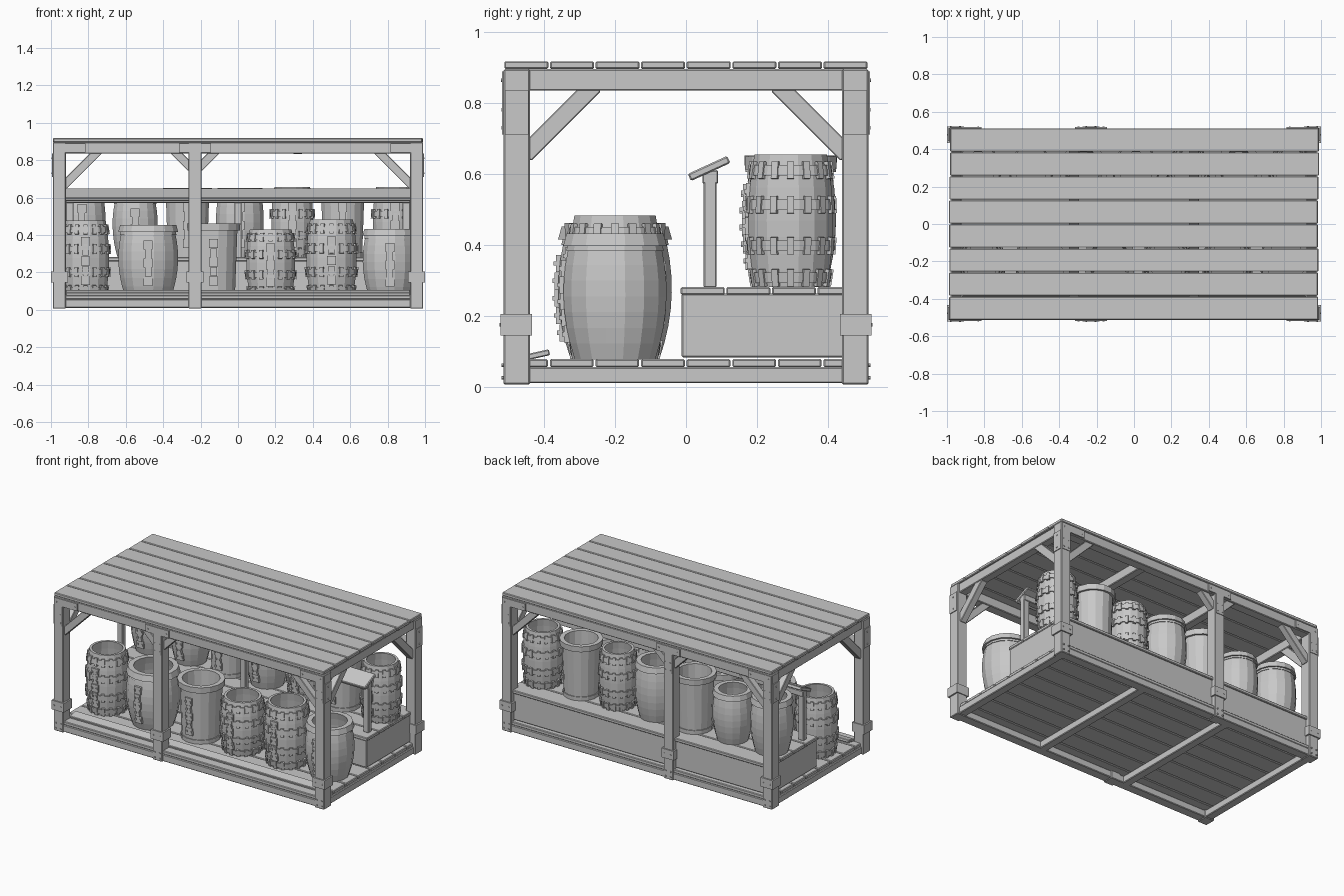
import bpy, bmesh, math, random
from mathutils import Matrix, Vector

if "Cube" in bpy.data.objects:
    bpy.data.objects.remove(bpy.data.objects["Cube"])

random.seed(4)
grey = bpy.data.materials.new("plain_grey")
grey.diffuse_color = (0.58, 0.58, 0.58, 1)
grey.use_nodes = True
grey.node_tree.nodes["Principled BSDF"].inputs["Base Color"].default_value = grey.diffuse_color


def finish(name, bm, bevel=0.0):
    bmesh.ops.recalc_face_normals(bm, faces=bm.faces)
    me = bpy.data.meshes.new(name)
    bm.to_mesh(me)
    bm.free()
    me.materials.append(grey)
    ob = bpy.data.objects.new(name, me)
    bpy.context.collection.objects.link(ob)
    if bevel:
        m = ob.modifiers.new("chamfer", 'BEVEL')
        m.width, m.segments = bevel, 1
    return ob


def add_box(bm, lo, hi, rot=None):
    lo, hi = Vector(lo), Vector(hi)
    mat = Matrix.Translation((lo + hi) / 2)
    if rot:
        mat = mat @ rot
    bmesh.ops.create_cube(bm, size=1, matrix=mat @ Matrix.Diagonal((*(hi - lo), 1)))


def box(name, lo, hi, bevel=0.004, rot=None):
    bm = bmesh.new()
    add_box(bm, lo, hi, rot)
    return finish(name, bm, bevel)


def brace(name, a, b, width, thick):
    # Diagonal timber running from a to b, lying in a vertical plane
    a, b = Vector(a), Vector(b)
    d = (b - a).normalized()
    side = d.cross(Vector((0, 0, 1))).normalized()
    up = side.cross(d)
    mat = Matrix((d, side, up)).transposed().to_4x4()
    bm = bmesh.new()
    bmesh.ops.create_cube(bm, size=1, matrix=Matrix.Translation((a + b) / 2) @ mat
                          @ Matrix.Diagonal(((b - a).length + 0.04, thick, width, 1)))
    finish(name, bm, 0.003)


def lathe(bm, profile, n=16, closed=False):
    # Revolve (radius, z) points; zero radius closes with a single point
    rings = []
    for r, z in profile:
        if r == 0:
            rings.append([bm.verts.new((0, 0, z))] * n)
        else:
            rings.append([bm.verts.new((r * math.cos(2 * math.pi * (i + .5) / n),
                                        r * math.sin(2 * math.pi * (i + .5) / n), z)) for i in range(n)])
    pairs = list(zip(rings, rings[1:])) + ([(rings[-1], rings[0])] if closed else [])
    for p, q in pairs:
        for i in range(n):
            j = (i + 1) % n
            bm.faces.new(list(dict.fromkeys((p[i], p[j], q[j], q[i]))))


# Roof and floor planks
for i in range(8):
    y = -0.512 + i * 0.1285
    j = random.uniform(-0.004, 0.004)
    box(f"roof_plank_{i}", (-0.986 + j, y, 0.895), (0.986 + j, y + 0.124, 0.917))
    box(f"floor_plank_{i}", (-0.97, max(y, -0.505), 0.055), (0.97, min(y + 0.123, 0.505), 0.078))

# Long and cross beams of both frames
for s, side in ((-1, "front"), (1, "back")):
    ys = sorted((s * 0.445, s * 0.508))
    box(f"{side}_roof_beam", (-0.98, ys[0], 0.835), (0.98, ys[1], 0.895))
    box(f"{side}_floor_beam", (-0.97, ys[0], 0.01), (0.97, ys[1], 0.055))
for i, x in enumerate((-0.95, -0.32, 0.32, 0.95)):
    box(f"floor_cross_beam_{i}", (x - 0.027, -0.46, 0.01), (x + 0.027, 0.46, 0.055))
    box(f"roof_cross_beam_{i}", (x - 0.027, -0.46, 0.834), (x + 0.027, 0.46, 0.895))

# Posts with brackets and bolts
fit = bmesh.new()


def bolt(x, y, z, axis):
    rot = Matrix.Rotation(math.pi / 2, 4, 'X' if axis == 'y' else 'Y')
    bmesh.ops.create_cone(fit, cap_ends=True, segments=8, radius1=0.005, radius2=0.005,
                          depth=0.006, matrix=Matrix.Translation((x, y, z)) @ rot)


for s, side in ((-1, "front"), (1, "back")):
    for px, pname in ((-0.955, "left"), (-0.23, "middle"), (0.955, "right")):
        ys = sorted((s * 0.44, s * 0.514))
        box(f"{side}_{pname}_post", (px - 0.035, ys[0], 0.006), (px + 0.035, ys[1], 0.895))
        # Lower strap wraps the post
        yb = sorted((s * 0.434, s * 0.522))
        add_box(fit, (px - 0.045, yb[0], 0.145), (px + 0.045, yb[1], 0.205))
        # Upper plate with an arm, T-shaped on the middle post
        yo = sorted((s * 0.506, s * 0.518))
        add_box(fit, (px - 0.03, yo[0], 0.71), (px + 0.03, yo[1], 0.84))
        xa, xb = px - 0.085, px + 0.085
        if px < -0.5:
            xa, xb = px - 0.03, px + 0.14
        if px > 0.5:
            xa, xb = px - 0.14, px + 0.03
        add_box(fit, (xa, yo[0], 0.84), (xb, yo[1], 0.888))
        for z in (0.025, 0.06, 0.73, 0.78):
            for dx in (-0.018, 0.018):
                bolt(px + dx, s * 0.517, z, 'y')
        for dx in (-0.025, 0.025):
            bolt(px + dx, s * 0.522, 0.175, 'y')
        for bx in (xa + 0.018, xb - 0.018):
            bolt(bx, s * 0.518, 0.863, 'y')
        if pname != "middle":
            # Side plates on the corner posts
            e = 1 if px > 0 else -1
            xs = sorted((e * 0.985, e * 0.995))
            y2 = sorted((s * 0.444, s * 0.51))
            add_box(fit, (xs[0], y2[0], 0.71), (xs[1], y2[1], 0.835))
            for z in (0.73, 0.81):
                bolt(e * 0.995, s * 0.477, z, 'x')
            # Corner braces along both directions
            brace(f"{side}_{pname}_long_brace", (e * 0.92, s * 0.475, 0.675),
                  (e * 0.755, s * 0.475, 0.84), 0.045, 0.045)
            brace(f"{side}_{pname}_end_brace", (e * 0.95, s * 0.44, 0.668),
                  (e * 0.95, s * 0.272, 0.836), 0.05, 0.044)
        else:
            for e in (-1, 1):
                brace(f"{side}_middle_brace_{e}", (px + e * 0.035, s * 0.475, 0.772),
                      (px + e * 0.1, s * 0.475, 0.837), 0.045, 0.045)
finish("brackets_and_bolts", fit)

# Tilted lip along the front
box("front_lip", (-0.92, -0.446, 0.082), (0.92, -0.384, 0.099), 0.003, Matrix.Rotation(0.22, 4, 'X'))

# Raised bench at the back
box("bench_box", (-0.95, -0.012, 0.083), (0.95, 0.485, 0.262), 0.003)
for i in range(4):
    y = -0.015 + i * 0.1285
    box(f"bench_plank_{i}", (-0.955, y, 0.259), (0.955, y + 0.124, 0.281))

# Tilted display board on a rail with posts
for i, x in enumerate((-0.9, 0.0, 0.9)):
    box(f"rail_post_{i}", (x - 0.02, 0.05, 0.28), (x + 0.02, 0.086, 0.58), 0.003)
box("display_rail", (-0.92, 0.046, 0.572), (0.92, 0.09, 0.61), 0.003)
box("display_board", (-0.925, 0.004, 0.604), (0.925, 0.126, 0.626), 0.004,
    Matrix.Rotation(0.43, 4, 'X'))

# Radius along the height (0 bottom to 1 top) for each container shape
SHAPES = {
    "bulged": lambda t: 0.78 + 0.05 * t + 0.78 * t * (1 - t),
    "bucket": lambda t: 0.80 + 0.10 * t,
    "slatted": lambda t: 0.80 + 0.54 * t * (1 - t),
}


def container(name, kind, x, y, z0, R, h):
    f = lambda t: SHAPES[kind](t) * R
    bm = bmesh.new()
    N = 8
    wall = [(f(i / N), h * i / N) for i in range(N + 1)]
    inner = [(r - 0.016, z) for r, z in reversed(wall[1:])]
    lathe(bm, [(0, 0)] + wall + inner + [(0, h / N)])

    def band(t0, t1, d):
        a, b = f(t0), f(t1)
        lathe(bm, [(a - .004, h * t0), (a + d, h * t0), (b + d, h * t1), (b - .004, h * t1)], closed=True)

    if kind == "bulged":
        band(0.9, 1.0, 0.11 * R)
        band(0.86, 0.9, 0.03 * R)
    elif kind == "bucket":
        band(0.9, 1.0, 0.1 * R)
        band(0.0, 0.07, 0.04 * R)
    else:
        # Hoops plus raised stave clips that follow the curve
        for t in (0.03, 0.27, 0.58, 0.84):
            band(t, t + 0.08, 0.007)
        for k in range(16):
            rot = Matrix.Rotation(2 * math.pi * k / 16, 4, 'Z')
            for t in (0.07, 0.31, 0.62, 0.88):
                r = f(t) * math.cos(math.pi / 16)
                slope = math.atan2(f(t + 0.06) - f(t - 0.06), 0.12 * h)
                m = (rot @ Matrix.Translation((r + 0.004, 0, h * t))
                     @ Matrix.Rotation(slope, 4, 'Y'))
                bmesh.ops.create_cube(bm, size=1, matrix=m @ Matrix.Diagonal((0.014, R * 0.15, h * 0.13, 1)))
    # Ladder of small blocks on the front
    for k in range(5):
        t = 0.2 + 0.13 * k
        w = 0.024 if k % 2 == 0 else 0.017
        r = f(t)
        add_box(bm, (-w, -r - 0.008, h * t - 0.024), (w, -r + 0.01, h * t + 0.024))
        for sx in (-1, 1):
            add_box(bm, (sx * w * 0.7 - 0.005, -r - 0.014, h * t - 0.006),
                    (sx * w * 0.7 + 0.005, -r, h * t + 0.006))
    ob = finish(name, bm)
    ob.location = (x, y, z0)


# Front row on the floor
FRONT = [("slatted", -0.815, 0.137, 0.40), ("bulged", -0.48, 0.163, 0.375), ("bucket", -0.13, 0.145, 0.385),
         ("slatted", 0.175, 0.142, 0.353), ("slatted", 0.50, 0.146, 0.405), ("bulged", 0.812, 0.148, 0.355)]
for i, (kind, x, R, h) in enumerate(FRONT):
    container(f"front_barrel_{i}_{kind}", kind, x, -0.2, 0.077, R, h)

# Back row on the bench
BACK = [("bulged", -0.835, 0.13, 0.36), ("bulged", -0.55, 0.123, 0.33), ("bucket", -0.27, 0.133, 0.37),
        ("bulged", 0.01, 0.13, 0.37), ("slatted", 0.29, 0.122, 0.374), ("bucket", 0.56, 0.132, 0.368),
        ("slatted", 0.84, 0.13, 0.374)]
for i, (kind, x, R, h) in enumerate(BACK):
    container(f"back_barrel_{i}_{kind}", kind, x, 0.295, 0.281, R, h)
